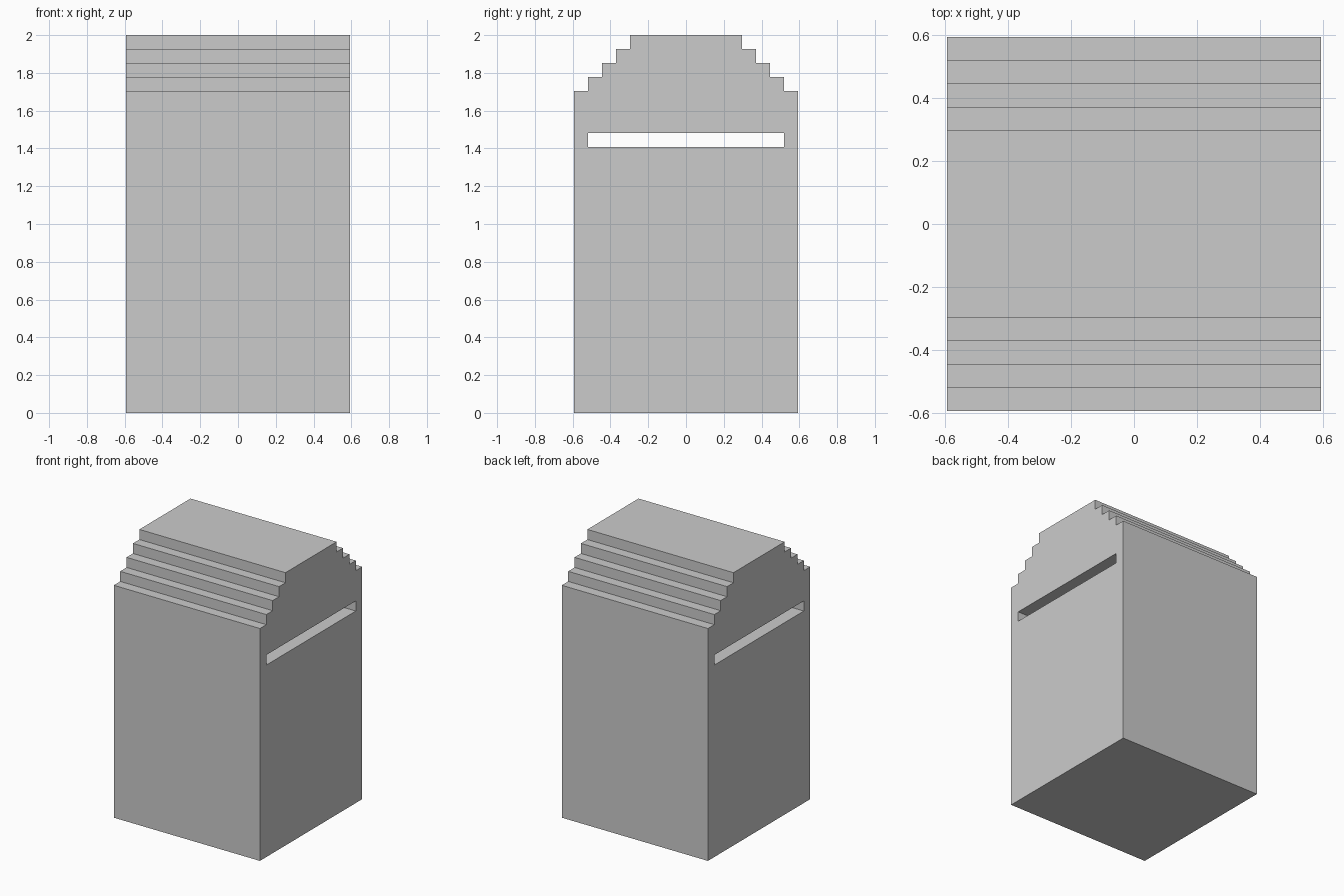
import bpy
from math import pi

if "Cube" in bpy.data.objects:
    bpy.data.objects.remove(bpy.data.objects["Cube"])

U = 2 / 27          # the model sits on a grid 27 units tall
HALF = 8            # half width and half depth in units


def add_outline(curve, points):
    spline = curve.splines.new('POLY')
    spline.points.add(len(points) - 1)
    for p, (y, z) in zip(spline.points, points):
        p.co = (y * U, z * U, 0, 1)
    spline.use_cyclic_u = True


# Stepped end profile: right half from the base up, then mirrored
right = [(HALF, 0), (HALF, 23)]
for i in range(4):
    right += [(HALF - 1 - i, 23 + i), (HALF - 1 - i, 24 + i)]
left = [(-y, z) for y, z in reversed(right)]

# Through slot along x
slot = [(-7, 19), (7, 19), (7, 20), (-7, 20)]

curve = bpy.data.curves.new('stepped_block_profile', 'CURVE')
curve.dimensions = '2D'
curve.fill_mode = 'BOTH'
curve.extrude = HALF * U
add_outline(curve, right + left)
add_outline(curve, slot)

# Solid body with the stepped top, turned so the profile faces +x
body = bpy.data.objects.new('stepped_block', curve)
body.rotation_euler = (pi / 2, 0, pi / 2)
bpy.context.collection.objects.link(body)
bpy.context.view_layer.objects.active = body
body.select_set(True)
bpy.ops.object.convert(target='MESH')
body = bpy.context.object
bpy.ops.object.transform_apply(location=False, rotation=True, scale=False)

# Weld the caps to the walls and merge cap triangles into flat faces
bpy.ops.object.mode_set(mode='EDIT')
bpy.ops.mesh.select_all(action='SELECT')
bpy.ops.mesh.remove_doubles(threshold=0.0001)
bpy.ops.mesh.normals_make_consistent(inside=False)
bpy.ops.object.mode_set(mode='OBJECT')
bpy.ops.object.shade_flat()
